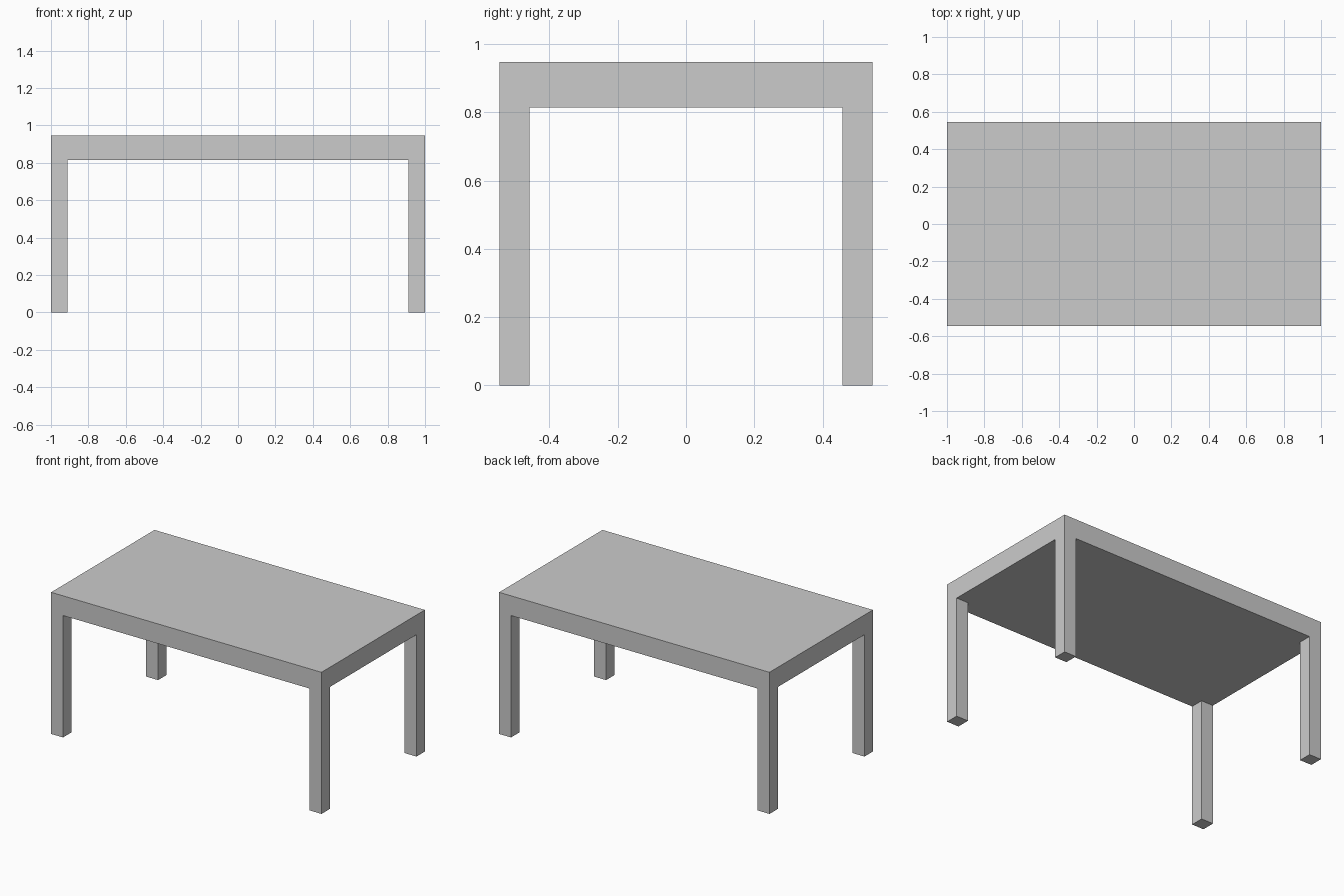
import bpy, bmesh
from mathutils import Vector

if "Cube" in bpy.data.objects:
    bpy.data.objects.remove(bpy.data.objects["Cube"])

LENGTH, DEPTH, HEIGHT = 2.0, 1.092, 0.947
UNDERSIDE, LEG = 0.815, 0.088

bm = bmesh.new()

# Thick solid table top
bmesh.ops.create_cube(bm, size=1.0)
bmesh.ops.scale(bm, vec=(LENGTH, DEPTH, HEIGHT - UNDERSIDE), verts=bm.verts)
bmesh.ops.translate(bm, vec=(0, 0, (HEIGHT + UNDERSIDE) / 2), verts=bm.verts)

# Cut lines that mark out the square leg corners
for axis, half in ((Vector((1, 0, 0)), LENGTH / 2), (Vector((0, 1, 0)), DEPTH / 2)):
    for side in (-1, 1):
        bmesh.ops.bisect_plane(bm, geom=bm.verts[:] + bm.edges[:] + bm.faces[:],
                               plane_co=axis * side * (half - LEG), plane_no=axis)

# Four legs pulled down from the corners, flush with the top's sides
bm.normal_update()
corners = []
for f in bm.faces:
    c = f.calc_center_median()
    if f.normal.z < -0.9 and abs(c.x) > LENGTH / 2 - LEG and abs(c.y) > DEPTH / 2 - LEG:
        corners.append(f)
legs = bmesh.ops.extrude_discrete_faces(bm, faces=corners)["faces"]
for f in legs:
    for v in f.verts:
        v.co.z = 0

bmesh.ops.recalc_face_normals(bm, faces=bm.faces)
mesh = bpy.data.meshes.new("table")
bm.to_mesh(mesh)
bm.free()
bpy.context.collection.objects.link(bpy.data.objects.new("table", mesh))
